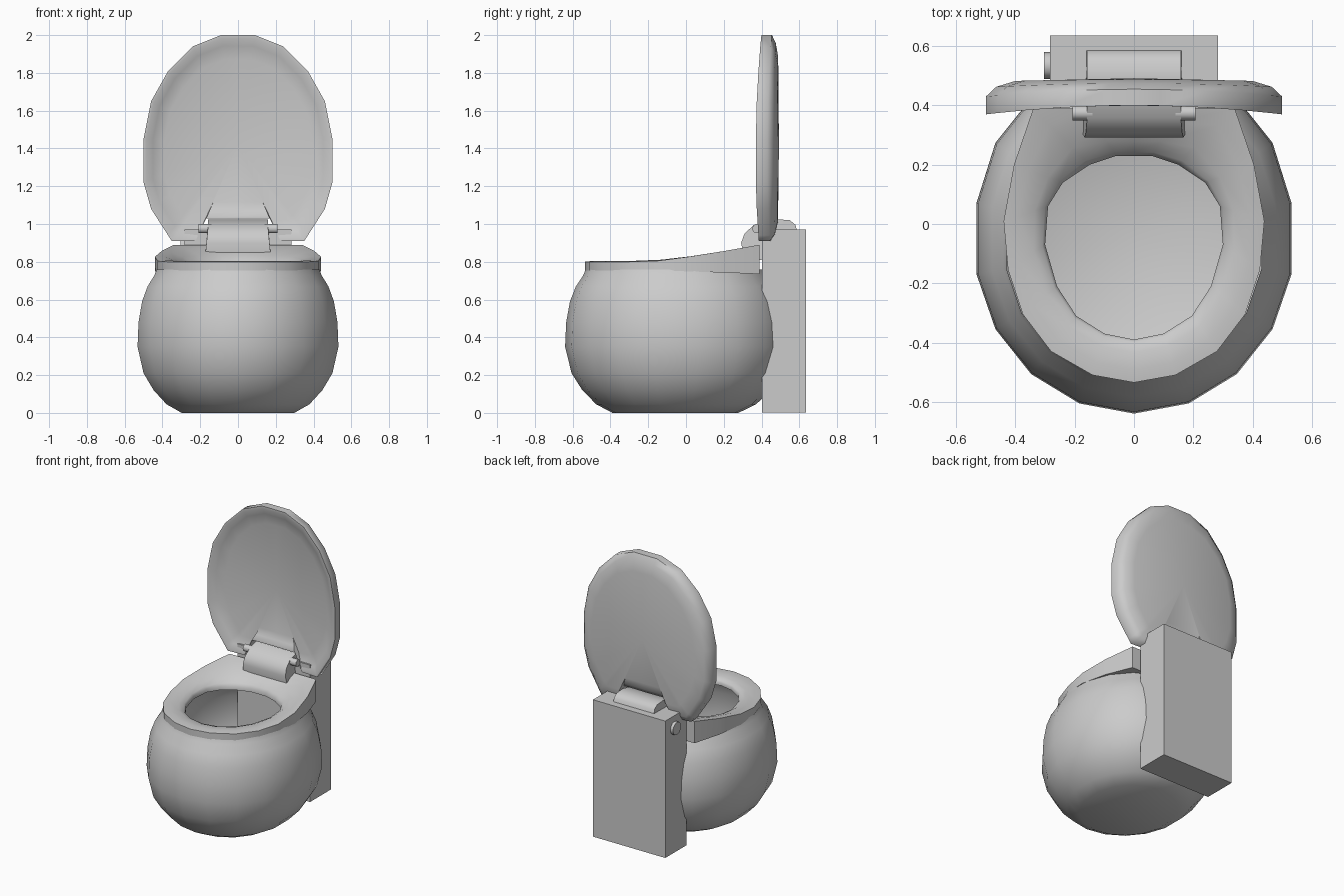
import bpy, bmesh, math

if "Cube" in bpy.data.objects:
    bpy.data.objects.remove(bpy.data.objects["Cube"])


def finish(name, bm, angle=40):
    bmesh.ops.recalc_face_normals(bm, faces=bm.faces)
    me = bpy.data.meshes.new(name)
    bm.to_mesh(me)
    bm.free()
    ob = bpy.data.objects.new(name, me)
    bpy.context.collection.objects.link(ob)
    bpy.ops.object.select_all(action='DESELECT')
    ob.select_set(True)
    bpy.context.view_layer.objects.active = ob
    bpy.ops.object.shade_smooth_by_angle(angle=math.radians(angle))
    return ob


def loft(name, rings, cap_start=None, cap_end=None, closed=False, angle=40):
    """Bridge equal-length rings; caps are centre points of triangle fans."""
    bm = bmesh.new()
    vs = [[bm.verts.new(p) for p in r] for r in rings]
    n = len(vs[0])
    pairs = list(zip(vs, vs[1:])) + ([(vs[-1], vs[0])] if closed else [])
    for a, b in pairs:
        for i in range(n):
            j = (i + 1) % n
            bm.faces.new((a[i], a[j], b[j], b[i]))
    for c, r in ((cap_start, vs[0]), (cap_end, vs[-1])):
        if c:
            cv = bm.verts.new(c)
            for i in range(n):
                bm.faces.new((r[i], r[(i + 1) % n], cv))
    return finish(name, bm, angle)


def mirrored(half):
    return half + [(-x, y) for x, y in reversed(half) if x > 1e-6]


def cylinder_x(name, x0, x1, y, z, r, sides):
    ring = lambda x: [(x, y + r * math.cos(k * math.tau / sides),
                       z + r * math.sin(k * math.tau / sides)) for k in range(sides)]
    return loft(name, [ring(x0), ring(x1)], (x0, y, z), (x1, y, z))


# bowl: 18-sided open shell, fuller towards the back
def bowl_ring(s, z):
    pts = []
    for k in range(18):
        a = math.radians(20 * k)
        c = math.cos(a)
        y = -0.57 * c if c > 0 else 0.62 * abs(c) ** 0.85
        pts.append((0.54 * s * math.sin(a), -0.07 + s * y, z))
    return pts


bowl_profile = [(0.56, 0.0), (0.71, 0.045), (0.84, 0.12), (0.94, 0.21), (1.0, 0.35),
                (0.99, 0.48), (0.955, 0.59), (0.9, 0.67), (0.83, 0.73), (0.81, 0.76)]
loft("bowl", [bowl_ring(s, z) for s, z in bowl_profile], cap_start=(0, -0.04, 0), angle=60)

# seat: ring with a raised back
outer = mirrored([(0, -.535), (.14, -.51), (.28, -.43), (.375, -.305), (.425, -.155),
                  (.44, .01), (.405, .2), (.34, .39), (.17, .39), (0, .39)])
hole = mirrored([(0, -.39), (.1, -.37), (.195, -.31), (.26, -.21), (.3, -.07),
                 (.29, .06), (.24, .14), (.15, .2), (.06, .23), (0, .23)])


def rise(y):
    return 0.09 * (max(0, y + 0.2) / 0.59) ** 1.2


def seat_ring(t, base, lift):
    out = []
    for (ax, ay), (bx, by) in zip(outer, hole):
        x, y = ax + (bx - ax) * t, ay + (by - ay) * t
        out.append((x, y, base + lift * rise(y)))
    return out


loft("seat", [seat_ring(0, .755, -.22), seat_ring(0, .8, 1), seat_ring(.3, .805, .85),
              seat_ring(.7, .8, .5), seat_ring(.93, .788, .2), seat_ring(1, .775, .1),
              seat_ring(1, .755, 0)], closed=True, angle=50)

# lid: shallow shell with a notch for the hinge
lid_outline = mirrored([(0, 2.0), (.09, 2.0), (.24, 1.94), (.37, 1.81), (.46, 1.65),
                        (.5, 1.45), (.5, 1.22), (.46, 1.08), (.37, .94), (.35, .91),
                        (.225, .91), (.168, 1.03), (0, 1.03)])
LID_Z = 1.42


def lid_ring(s, y, bow):
    return [(x * s, y - bow * (x / .5) ** 2, LID_Z + (z - LID_Z) * s) for x, z in lid_outline]


loft("lid", [lid_ring(.78, .43, .005), lid_ring(.9, .415, .015), lid_ring(.97, .4, .028),
             lid_ring(1, .4, .03), lid_ring(1, .455, .025), lid_ring(.93, .475, .012),
             lid_ring(.8, .488, .005)],
     cap_start=(0, .432, LID_Z), cap_end=(0, .492, LID_Z), angle=60)

# hinge block running from the seat through to the tank top
hinge_profile = [(.31, .81), (.292, .9), (.31, .95), (.36, .995), (.48, 1.025),
                 (.55, 1.02), (.58, .995), (.59, .95), (.46, .95), (.4, .81)]


def hinge_ring(side):
    return [(side * (.158 + .1 * max(0, .99 - z)), y, z) for y, z in hinge_profile]


loft("hinge", [hinge_ring(-1), hinge_ring(1)], (-.165, .4, .93), (.165, .4, .93))

# hinge pins on both sides
for side, label in ((-1, "left"), (1, "right")):
    cylinder_x("hinge_pin_" + label, side * .14, side * .208, .375, .975, .025, 10)

# tank and flush button
bm = bmesh.new()
bmesh.ops.create_cube(bm, size=1)
for v in bm.verts:
    v.co = (v.co.x * .567, .519 + v.co.y * .235, .486 + v.co.z * .97)
finish("tank", bm)
cylinder_x("flush_button", -.27, -.304, .535, .885, .045, 12)
